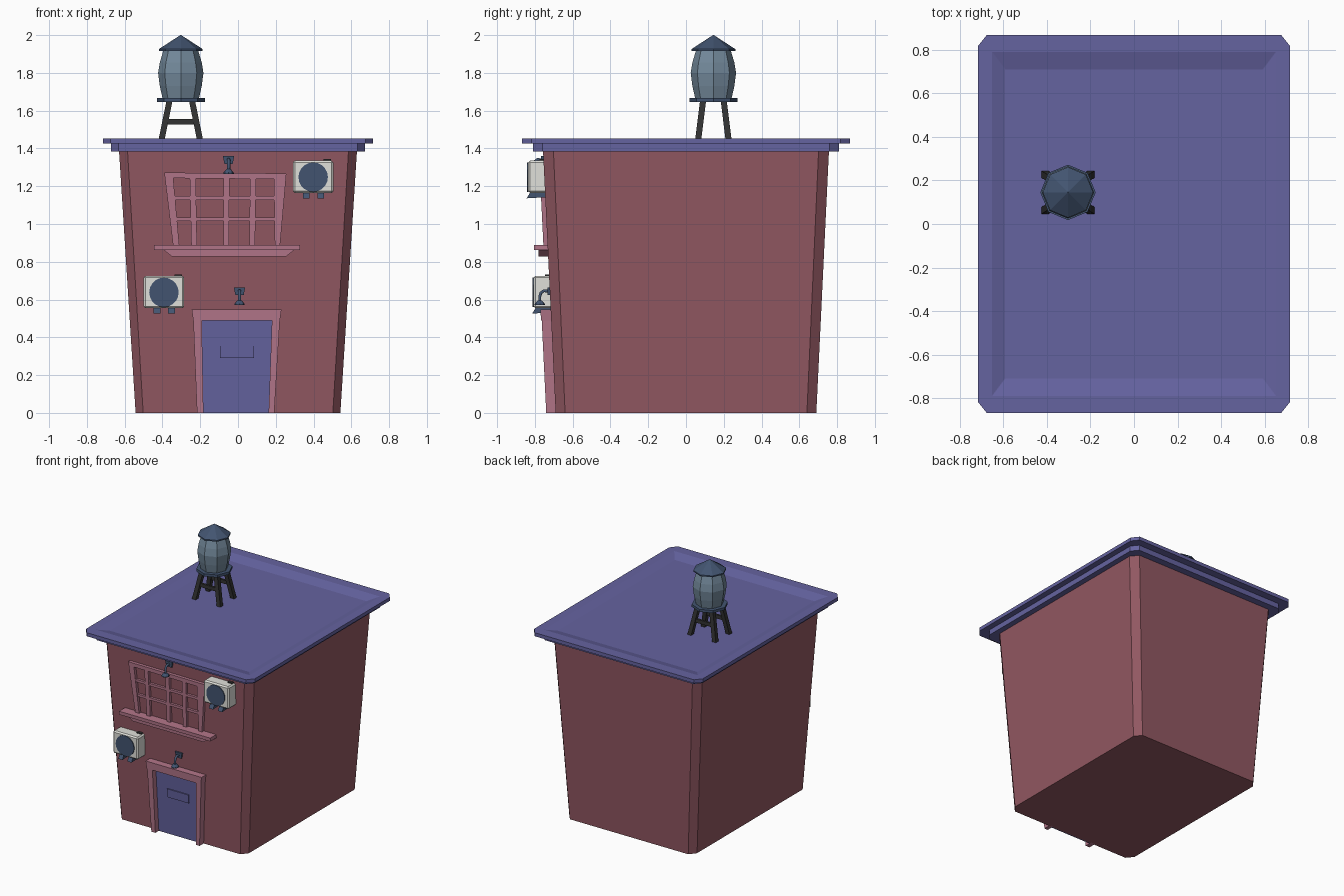
import bpy, bmesh, math
from mathutils import Vector, Matrix

cube = bpy.data.objects.get("Cube")
if cube:
    bpy.data.objects.remove(cube, do_unlink=True)


def material(name, r, g, b):
    m = bpy.data.materials.new(name)
    m.use_nodes = True
    col = [((c / 255 + 0.055) / 1.055) ** 2.4 for c in (r, g, b)] + [1]
    m.diffuse_color = col
    m.node_tree.nodes["Principled BSDF"].inputs["Base Color"].default_value = col
    return m


BRICK = material("brick red", 146, 88, 98)
TRIM = material("dusty pink", 180, 118, 138)
BLUE = material("roof violet", 101, 99, 160)
TANK = material("tank grey blue", 116, 138, 156)
SLATE = material("dark slate blue", 66, 84, 112)
BLACK = material("soft black", 50, 50, 50)
WHITE = material("off white", 224, 224, 218)


def make(name, bm, mat):
    bmesh.ops.recalc_face_normals(bm, faces=bm.faces)
    me = bpy.data.meshes.new(name)
    bm.to_mesh(me)
    bm.free()
    ob = bpy.data.objects.new(name, me)
    bpy.context.collection.objects.link(ob)
    me.materials.append(mat)
    return ob


def loft(name, rings, mat):
    """Skin a stack of equal-length point rings and cap both ends."""
    bm = bmesh.new()
    vs = [[bm.verts.new(p) for p in ring] for ring in rings]
    n = len(vs[0])
    for a, b in zip(vs, vs[1:]):
        for i in range(n):
            j = (i + 1) % n
            bm.faces.new((a[i], a[j], b[j], b[i]))
    bm.faces.new(vs[0][::-1])
    bm.faces.new(vs[-1])
    return make(name, bm, mat)


def clipped(hx, hy, z, cx=0.04, cy=0.05):
    """Rectangle with cut corners."""
    return [(x, y, z) for x, y in (
        (hx - cx, -hy), (hx, cy - hy), (hx, hy - cy), (hx - cx, hy),
        (cx - hx, hy), (-hx, hy - cy), (-hx, cy - hy), (cx - hx, -hy))]


def wall_y(z):
    return -0.69 - 0.0485 * z


def plate(name, pts, depth, mat, back=0.01):
    """Extrude an (x, z) outline out of the leaning front wall."""
    return loft(name, [[(x, wall_y(z) + d, z) for x, z in pts]
                       for d in (back, -depth)], mat)


def quad(xa, xb, za, zb, xc=None, xd=None):
    return [(xa, za), (xb, za), (xb if xd is None else xd, zb),
            (xa if xc is None else xc, zb)]


def box(name, x, y, z, mat, bevel=0):
    """Box from (low, high) pairs."""
    bm = bmesh.new()
    bmesh.ops.create_cube(bm, size=1)
    for v in bm.verts:
        v.co = [p[0] + (c + 0.5) * (p[1] - p[0]) for c, p in zip(v.co, (x, y, z))]
    if bevel:
        bmesh.ops.bevel(bm, geom=bm.edges[:], offset=bevel, segments=1, affect='EDGES')
    return make(name, bm, mat)


def spin(name, profile, mat, x, y, n=8):
    """Turned part from (radius, z) points."""
    return loft(name, [[(x + r * math.cos(i * math.tau / n),
                         y + r * math.sin(i * math.tau / n), z)
                        for i in range(n)] for r, z in profile], mat)


def beam(name, a, b, w, mat):
    """Square beam with level ends."""
    return loft(name, [[(p[0] + sx * w, p[1] + sy * w, p[2])
                        for sx, sy in ((-1, -1), (1, -1), (1, 1), (-1, 1))]
                       for p in (a, b)], mat)


# Building and roof
loft("building", [clipped(0.542, 0.69, 0), clipped(0.63, 0.757, 1.39, 0.045, 0.055)], BRICK)
loft("roof", [clipped(0.672, 0.81, 1.385), clipped(0.672, 0.81, 1.425),
              clipped(0.716, 0.867, 1.425), clipped(0.716, 0.867, 1.452),
              clipped(0.652, 0.79, 1.452, 0.002, 0.002),
              clipped(0.592, 0.71, 1.43, 0.002, 0.002)], BLUE)

# Water tower
TX, TY = -0.303, 0.145
for sx, side in ((-1, "right"), (1, "left")):
    for sy, end in ((-1, "front"), (1, "back")):
        beam(f"tower_leg_{end}_{side}", (TX + sx * 0.106, TY + sy * 0.083, 1.425),
             (TX + sx * 0.06, TY + sy * 0.055, 1.65), 0.016, BLACK)
for sy, end in ((-1, "front"), (1, "back")):
    box(f"tower_brace_{end}", (TX - 0.085, TX + 0.085),
        (TY + sy * 0.069 - 0.008, TY + sy * 0.069 + 0.008), (1.528, 1.556), BLACK)
spin("tower_platform", [(0.127, 1.646), (0.127, 1.666)], SLATE, TX, TY)
spin("water_tank", [(0.096, 1.664), (0.111, 1.73), (0.12, 1.8), (0.111, 1.855),
                    (0.09, 1.925)], TANK, TX, TY)
spin("tank_roof", [(0.116, 1.916), (0.116, 1.926), (0.002, 2.0)], SLATE, TX, TY)

# Door with its frame and letter slot
plate("door", quad(-0.19, 0.17, 0, 0.5, -0.2, 0.185), 0.008, BLUE)
plate("letter_slot", quad(-0.095, 0.085, 0.29, 0.355), 0.016, BLUE)
plate("door_post_right", quad(-0.217, -0.183, 0, 0.5, -0.237, -0.192), 0.05, TRIM)
plate("door_post_left", quad(0.162, 0.192, 0, 0.5, 0.18, 0.222), 0.05, TRIM)
plate("door_header", quad(-0.237, 0.222, 0.49, 0.547, -0.245, 0.23), 0.054, TRIM)

# Window frame, bars and sill
plate("window_side_right", quad(-0.343, -0.31, 0.88, 1.27, -0.39, -0.345), 0.022, TRIM)
plate("window_side_left", quad(0.195, 0.222, 0.88, 1.265, 0.19, 0.256), 0.022, TRIM)
plate("window_head", [(-0.36, 1.243), (0.24, 1.237), (0.256, 1.268), (-0.39, 1.272)], 0.024, TRIM)
for i, (low, high) in enumerate(((-0.232, -0.24), (-0.062, -0.062), (0.075, 0.08))):
    plate(f"window_upright_{i + 1}",
          quad(low - 0.015, low + 0.015, 0.88, 1.26, high - 0.016, high + 0.016), 0.02, TRIM)
for i, z in enumerate((1.025, 1.137)):
    plate(f"window_crossbar_{i + 1}", quad(-0.345, 0.21, z - 0.01, z + 0.01), 0.018, TRIM)
plate("window_sill", quad(-0.445, 0.328, 0.862, 0.888), 0.072, TRIM)
plate("sill_moulding", quad(-0.35, 0.255, 0.828, 0.864, -0.395, 0.3), 0.05, TRIM)

# Air conditioners with fan, brackets and pipe
for label, x, z in (("upper", 0.398, 1.25), ("lower", -0.392, 0.64)):
    y = wall_y(z)
    front = y - 0.085
    box(f"{label}_cooler_case", (x - 0.107, x + 0.107), (front, y + 0.015),
        (z - 0.086, z + 0.086), WHITE, 0.01)
    bm = bmesh.new()
    bmesh.ops.create_cone(bm, cap_ends=True, segments=20, radius1=0.078, radius2=0.078, depth=0.008,
                          matrix=Matrix.Translation((x, front - 0.002, z - 0.002))
                          @ Matrix.Rotation(math.pi / 2, 4, 'X'))
    make(f"{label}_cooler_fan", bm, SLATE)
    for side, dx in (("right", -0.037), ("left", 0.04)):
        loft(f"{label}_cooler_bracket_{side}",
             [[(x + dx + s, front - 0.008, z - 0.114), (x + dx + s, y + 0.015, z - 0.108),
               (x + dx + s, y + 0.015, z - 0.082), (x + dx + s, front + 0.01, z - 0.084)]
              for s in (-0.018, 0.018)], SLATE)
    box(f"{label}_cooler_pipe", (x + 0.055, x + 0.095), (y - 0.025, y + 0.015),
        (z + 0.08, z + 0.093), BLACK)

# Gooseneck lamps
for label, x, z in (("window", -0.05, 1.36), ("door", 0.008, 0.665)):
    y = wall_y(z)
    plate(f"{label}_lamp_mount", quad(x - 0.022, x + 0.022, z - 0.042, z, x - 0.03, x + 0.03),
          0.012, SLATE)
    curve = bpy.data.curves.new(f"{label}_lamp_neck", 'CURVE')
    curve.dimensions = '3D'
    curve.bevel_depth = 0.009
    curve.bevel_resolution = 1
    curve.use_fill_caps = True
    path = curve.splines.new('POLY')
    steps = ((0, -0.022), (-0.03, -0.018), (-0.046, -0.03), (-0.052, -0.048), (-0.052, -0.08))
    path.points.add(len(steps) - 1)
    for p, (dy, dz) in zip(path.points, steps):
        p.co = (x, y + dy, z + dz, 1)
    neck = bpy.data.objects.new(f"{label}_lamp_neck", curve)
    bpy.context.collection.objects.link(neck)
    curve.materials.append(SLATE)
    spin(f"{label}_lamp_shade", [(0.028, z - 0.095), (0.026, z - 0.086), (0.012, z - 0.07)],
         SLATE, x, y - 0.052)
